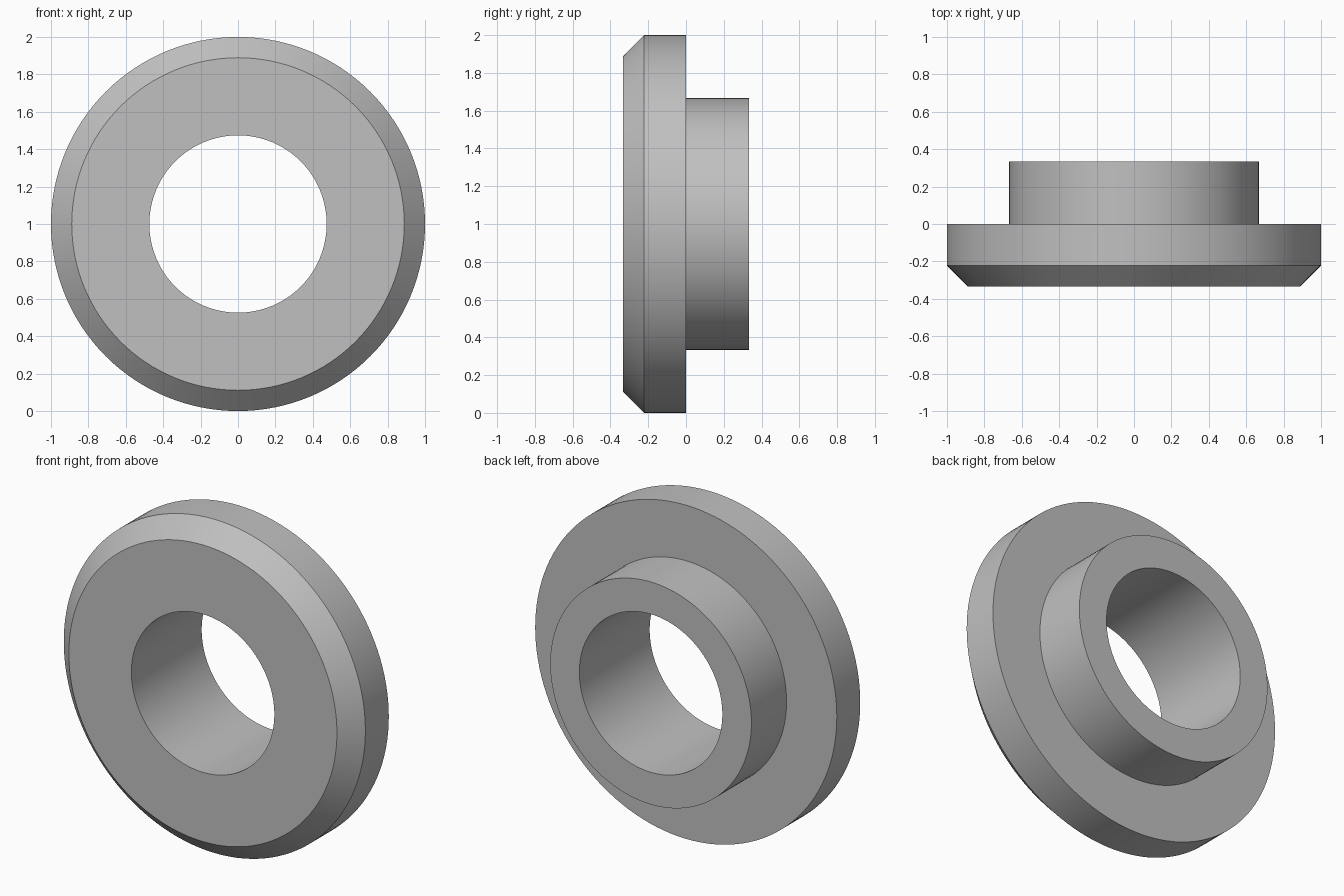
import bpy
import bmesh
from math import cos, sin, tau, radians

cube = bpy.data.objects.get("Cube")
if cube:
    bpy.data.objects.remove(cube, do_unlink=True)

SEGMENTS = 128
BORE = 0.474

# Cross-section as (radius, y): chamfered flange in front, hub behind, open bore
profile = [
    (BORE, -0.333), (0.889, -0.333), (1.0, -0.222), (1.0, 0.0),
    (0.667, 0.0), (0.667, 0.333), (BORE, 0.333),
]

# Plain grey material
grey = bpy.data.materials.new("plain grey")
grey.use_nodes = True
colour = (0.53, 0.53, 0.53, 1.0)
grey.diffuse_color = colour
grey.node_tree.nodes["Principled BSDF"].inputs["Base Color"].default_value = colour

# Revolve the closed cross-section around the y axis
bm = bmesh.new()
rings = []
for i in range(SEGMENTS):
    a = tau * i / SEGMENTS
    rings.append([bm.verts.new((r * cos(a), y, 1 + r * sin(a))) for r, y in profile])
for i, ring in enumerate(rings):
    following = rings[(i + 1) % SEGMENTS]
    for j in range(len(profile)):
        k = (j + 1) % len(profile)
        bm.faces.new((ring[j], ring[k], following[k], following[j]))
bmesh.ops.recalc_face_normals(bm, faces=bm.faces)

mesh = bpy.data.meshes.new("flanged_bushing")
bm.to_mesh(mesh)
bm.free()
mesh.materials.append(grey)
bushing = bpy.data.objects.new("flanged_bushing", mesh)
bpy.context.collection.objects.link(bushing)

# Smooth round walls with crisp rims
bpy.ops.object.select_all(action="DESELECT")
bushing.select_set(True)
bpy.context.view_layer.objects.active = bushing
bpy.ops.object.shade_smooth_by_angle(angle=radians(30))
